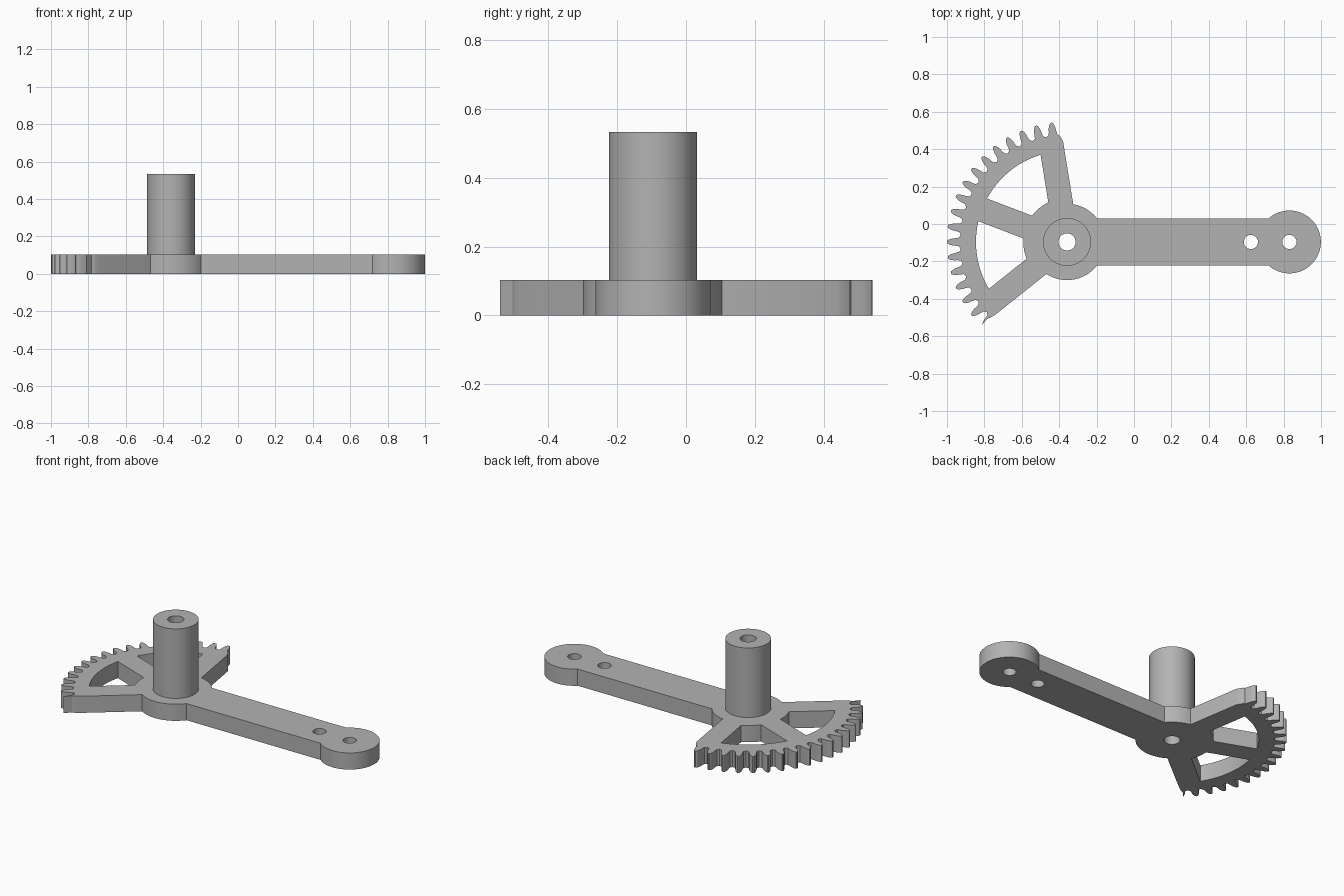
import bpy, bmesh, math
from math import sin, cos, radians, degrees, asin

if "Cube" in bpy.data.objects:
    bpy.data.objects.remove(bpy.data.objects["Cube"])

HUB = (-0.358, -0.096)      # gear and hub axis
END_X = 0.831               # centre of the rounded arm end
PLATE_H, TUBE_TOP = 0.103, 0.533
SPOKES = (99.2, 159.2, 218.6)
SPOKE_W = 0.065             # half width of a spoke
ARM_W = 0.126               # half width of the arm
HUB_R, END_R, ROOT_R = 0.204, 0.168, 0.578
PITCH = 7.5

grey = bpy.data.materials.new("grey_metal")
grey.diffuse_color = (0.45, 0.45, 0.45, 1)
grey.use_nodes = True
grey.node_tree.nodes["Principled BSDF"].inputs["Base Color"].default_value = grey.diffuse_color


def polar(r, a, c=HUB):
    return (c[0] + r * cos(radians(a)), c[1] + r * sin(radians(a)))


def arc(r, a0, a1, c=HUB, step=4):
    n = max(2, math.ceil(abs(a1 - a0) / step))
    return [polar(r, a0 + (a1 - a0) * i / n, c) for i in range(n + 1)]


def circle(r, c=HUB, n=48):
    return [polar(r, 360 * i / n, c) for i in range(n)]


def off(w, r):
    """Angle at radius r of a line running w beside the axis."""
    return degrees(asin(w / r))


def extrude_loops(name, loops, z0, z1, open_bottom=False):
    """Fill an outline with holes and raise it from z0 to z1."""
    bm = bmesh.new()
    for loop in loops:
        vs = [bm.verts.new((x, y, z0)) for x, y in loop]
        for i, v in enumerate(vs):
            bm.edges.new((v, vs[(i + 1) % len(vs)]))
    bmesh.ops.triangle_fill(bm, edges=bm.edges[:], use_beauty=True)
    ret = bmesh.ops.extrude_face_region(bm, geom=bm.faces[:], use_keep_orig=True)
    for v in [g for g in ret["geom"] if isinstance(g, bmesh.types.BMVert)]:
        v.co.z = z1
    bmesh.ops.recalc_face_normals(bm, faces=bm.faces[:])
    if open_bottom:
        low = [f for f in bm.faces if all(abs(v.co.z - z0) < 1e-5 for v in f.verts)]
        bmesh.ops.delete(bm, geom=low, context='FACES_ONLY')
    me = bpy.data.meshes.new(name)
    bm.to_mesh(me)
    bm.free()
    me.materials.append(grey)
    ob = bpy.data.objects.new(name, me)
    bpy.context.collection.objects.link(ob)
    bpy.context.view_layer.objects.active = ob
    ob.select_set(True)
    bpy.ops.object.shade_smooth_by_angle(angle=radians(25))
    ob.select_set(False)
    return ob


# Outline: arm end, hub side, upper spoke, teeth, lower spoke, hub side
end_c = (END_X, HUB[1])
a_end = 180 - off(ARM_W, END_R)
a_hub = off(ARM_W, HUB_R)
s_hub = off(SPOKE_W, HUB_R)
outline = arc(END_R, -a_end, a_end, end_c)
outline += arc(HUB_R, a_hub, SPOKES[0] - s_hub)
outline += [polar(0.535, SPOKES[0] - off(SPOKE_W, 0.535)),
            polar(0.556, 93.2), polar(0.572, 94.2)]

# Gear teeth
flank = ((2.35, ROOT_R), (1.95, 0.594), (1.75, 0.612), (1.3, 0.628),
         (0.8, 0.639), (0.3, 0.643))
for k in range(17):
    a = 97.5 + PITCH * k
    outline += [polar(r, a - d) for d, r in flank]
    outline += [polar(r, a + d) for d, r in reversed(flank)]
    outline.append(polar(ROOT_R - 0.008, a + PITCH / 2))

# Sliver of a cut tooth and the rounded corner of the lower spoke
outline += [polar(ROOT_R, 222.6), polar(0.612, 223.3), polar(0.637, 224.3),
            polar(0.59, 223.9), polar(0.578, 224.6), polar(0.565, 225.0),
            polar(0.535, SPOKES[2] + off(SPOKE_W, 0.535))]
outline += arc(HUB_R, SPOKES[2] + s_hub, 360 - a_hub)

# Windows between the spokes
loops = [outline]
R_IN, R_OUT = 0.234, 0.487
for a0, a1 in zip(SPOKES, SPOKES[1:]):
    i, o = off(SPOKE_W, R_IN), off(SPOKE_W, R_OUT)
    loops.append(arc(R_IN, a0 + i, a1 - i) + arc(R_OUT, a1 - o, a0 + o))

# Bore and arm holes
loops += [circle(0.046, n=32), circle(0.038, (0.625, HUB[1]), 32),
          circle(0.038, end_c, 32)]

extrude_loops("gear_lever_plate", loops, 0, PLATE_H)
extrude_loops("hub_tube", [circle(0.128, n=64), circle(0.046, n=32)],
              PLATE_H, TUBE_TOP, open_bottom=True)
